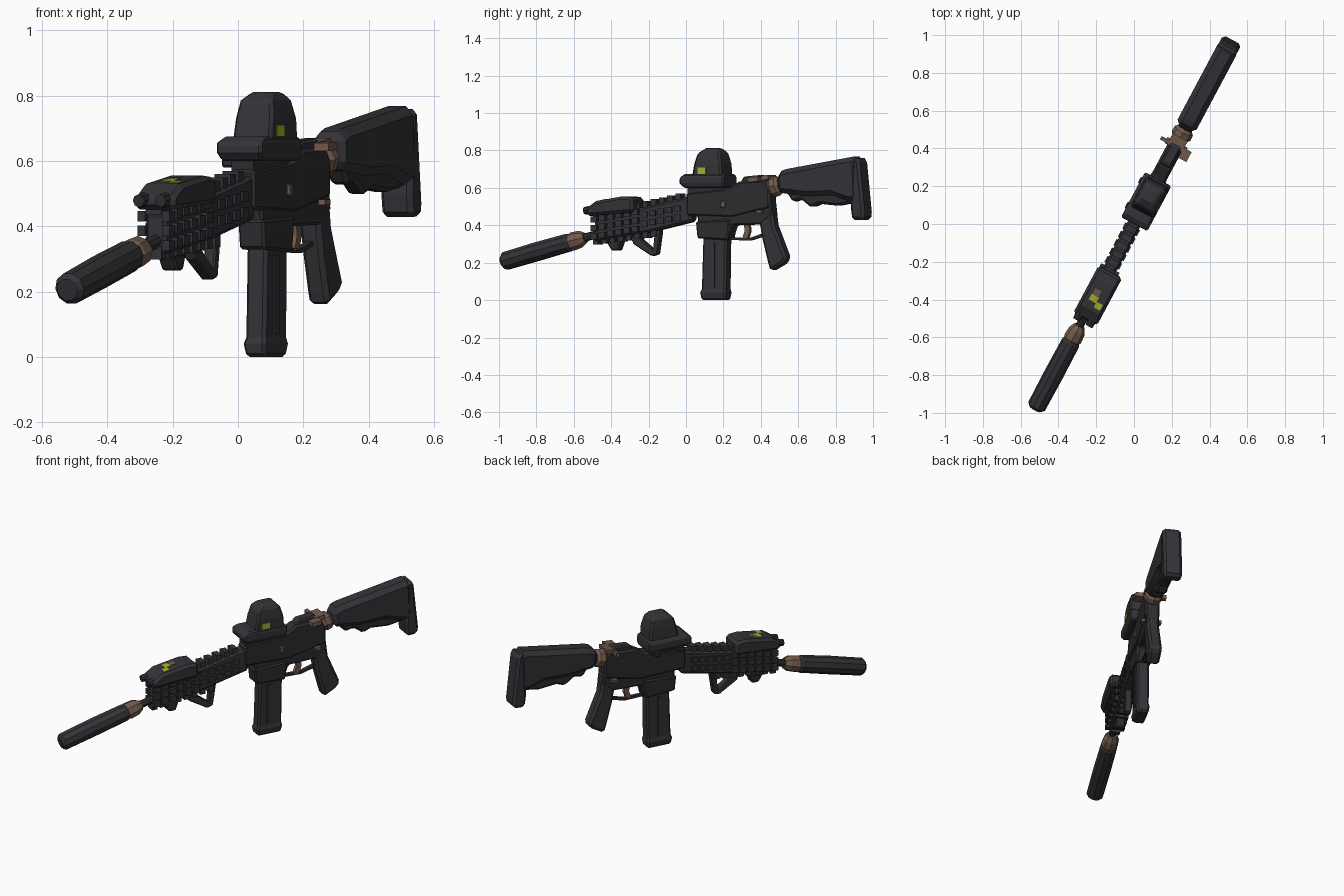
import bpy, bmesh, math
from mathutils import Vector

cube = bpy.data.objects.get("Cube")
if cube:
    bpy.data.objects.remove(cube, do_unlink=True)

YAW = -math.radians(28.1)   # parts are modelled along local y, then turned


def material(name, rgb):
    m = bpy.data.materials.new(name)
    m.use_nodes = True
    m.diffuse_color = (*rgb, 1)
    m.node_tree.nodes["Principled BSDF"].inputs["Base Color"].default_value = (*rgb, 1)
    return m


BLACK = material("charcoal", (0.034, 0.034, 0.04))
DARK = material("dark_charcoal", (0.027, 0.027, 0.031))
BROWN = material("brown_metal", (0.17, 0.105, 0.075))
YELLOW = material("yellow_label", (0.4, 0.43, 0.02))


def finish(name, bm, mat, bevel=0):
    bmesh.ops.recalc_face_normals(bm, faces=bm.faces)
    mesh = bpy.data.meshes.new(name)
    bm.to_mesh(mesh)
    bm.free()
    mesh.materials.append(mat)
    ob = bpy.data.objects.new(name, mesh)
    bpy.context.collection.objects.link(ob)
    ob.rotation_euler.z = YAW
    if bevel:
        mod = ob.modifiers.new("Bevel", "BEVEL")
        mod.width, mod.segments, mod.limit_method = bevel, 1, "ANGLE"
        mod.angle_limit = math.radians(40)
    return ob


def slab(name, outline, left, right, mat, bevel=0):
    """Side outline (length, height) extruded across the width."""
    bm = bmesh.new()
    face = bm.faces.new([bm.verts.new((left, u, z)) for u, z in outline])
    new = bmesh.ops.extrude_face_region(bm, geom=[face])["geom"]
    bmesh.ops.translate(bm, vec=(right - left, 0, 0),
                        verts=[g for g in new if isinstance(g, bmesh.types.BMVert)])
    return finish(name, bm, mat, bevel)


def box(name, u0, u1, z0, z1, left, right, mat, bevel=0):
    return slab(name, [(u0, z0), (u1, z0), (u1, z1), (u0, z1)], left, right, mat, bevel)


def loft(name, rows, mat, bevel=0):
    """Stack of rectangles: height, front, back, left, right."""
    bm = bmesh.new()
    rings = [[bm.verts.new(p) for p in ((l, a, z), (r, a, z), (r, b, z), (l, b, z))]
             for z, a, b, l, r in rows]
    bm.faces.new(rings[0])
    bm.faces.new(rings[-1])
    for low, high in zip(rings, rings[1:]):
        for i in range(4):
            j = (i + 1) % 4
            bm.faces.new((low[i], low[j], high[j], high[i]))
    return finish(name, bm, mat, bevel)


def tube(name, stations, mat, sides=10, v=0):
    """Round part through stations of (length, height, radius)."""
    bm = bmesh.new()
    a, b = stations[0], stations[-1]
    axis = Vector((0, b[0] - a[0], b[1] - a[1])).normalized()
    up = Vector((1, 0, 0)).cross(axis)
    rings = []
    for u, z, r in stations:
        c = Vector((v, u, z))
        rings.append([bm.verts.new(c + Vector((r * math.cos(t), 0, 0)) + up * r * math.sin(t))
                      for t in (math.tau * i / sides for i in range(sides))])
    bm.faces.new(rings[0])
    bm.faces.new(rings[-1])
    for p, q in zip(rings, rings[1:]):
        for i in range(sides):
            j = (i + 1) % sides
            bm.faces.new((p[i], p[j], q[j], q[i]))
    return finish(name, bm, mat)


# Muzzle end
tube("muzzle_tube", [(-1.11, .205, .035), (-1.095, .209, .05), (-.9, .26, .052),
                     (-.71, .308, .05), (-.69, .313, .04)], BLACK)
tube("muzzle_collar", [(-.705, .309, .042), (-.69, .313, .05), (-.64, .326, .046),
                       (-.61, .333, .03)], BROWN, 8)
tube("barrel", [(-.63, .33, .022), (-.5, .362, .022)], DARK, 8)

# Handguard with rows of rail blocks
slab("handguard", [(-.54, .31), (-.54, .44), (-.28, .49), (.05, .56), (.05, .42), (-.2, .365)],
     -.036, .036, BLACK, .012)
for i in range(11):
    u = -.55 + i * .05
    rise = .2 * (u + .55)
    for side in (-1, 1):
        half = .055 if i < 6 else .044
        for row in range(3 if i < 6 else 2):
            z = (.325 + row * .045 if i < 6 else .345 + row * .05) + rise * .8
            box("side_rail_block", u, u + .036, z, z + .032, *sorted((side * .03, side * half)), BLACK)
    box("top_rail_block", u, u + .033, .435 + rise, .47 + rise, -.028, .028, BLACK)
    if i < 8:
        box("bottom_rail_block", u, u + .033, .298 + rise * .55, .34 + rise * .55, -.028, .028, BLACK)
slab("under_lug", [(-.47, .31), (-.44, .265), (-.4, .265), (-.38, .32)], -.03, .025, DARK, .006)

# Open front grip made of three struts
for name, pts in {
    "grip_front_strut": [(-.33, .34), (-.31, .30), (-.2, .235), (-.17, .255), (-.29, .345)],
    "grip_rear_strut": [(-.2, .235), (-.165, .245), (-.145, .375), (-.18, .375), (-.19, .28)],
}.items():
    slab(name, pts, -.02, .02, BLACK, .005)

# Laser unit on the handguard
slab("laser_unit", [(-.565, .45), (-.57, .49), (-.51, .53), (-.35, .555), (-.285, .55), (-.28, .47)],
     -.062, .08, BLACK, .015)
for v in (-.03, .045):
    tube("laser_lens", [(-.59, .478, .02), (-.55, .482, .024)], DARK, 8, v)
for name, u, v0, v1, mat in (("laser_label", -.49, .02, .057, YELLOW),
                             ("laser_label", -.465, -.024, .02, YELLOW),
                             ("laser_button", -.43, -.02, .015, BROWN)):
    z = .53 + (u + .51) * .156
    slab(name, [(u, z - .002), (u + .034, z + .0033), (u + .034, z + .0073), (u, z + .002)], v0, v1, mat)

# Receiver
slab("upper_receiver", [(.02, .45), (.02, .575), (.28, .6), (.34, .635), (.5, .645), (.53, .6),
                        (.53, .49), (.3, .44)], -.043, .043, DARK, .012)
slab("lower_receiver", [(.095, .34), (.085, .46), (.3, .5), (.53, .53), (.54, .45), (.47, .405),
                        (.3, .4), (.275, .33)], -.037, .037, DARK, .008)
slab("rear_sight", [(.34, .62), (.36, .66), (.47, .67), (.49, .63)], -.03, .03, BLACK, .008)
slab("magazine_well", [(.09, .33), (.08, .42), (.29, .43), (.275, .32)], -.045, .045, DARK, .008)
loft("magazine", [(0, .108, .255, -.033, .033), (.04, .102, .26, -.04, .04), (.06, .11, .257, -.035, .035),
                  (.36, .12, .262, -.035, .035)], BLACK, .01)
for side in (-1, 1):
    box("magazine_rib", .165, .195, .07, .31, *sorted((side * .03, side * .04)), BLACK)
slab("pistol_grip", [(.45, .46), (.54, .47), (.55, .4), (.625, .225), (.6, .195), (.525, .155),
                     (.51, .2), (.475, .33)], -.036, .036, BLACK, .014)

# Trigger and its guard
slab("trigger_guard", [(.27, .335), (.27, .322), (.39, .318), (.47, .34), (.465, .355), (.39, .332)],
     -.012, .012, DARK)
slab("trigger", [(.355, .42), (.362, .37), (.345, .325), (.375, .32), (.392, .37), (.385, .42)],
     -.012, .012, BROWN)

# Controls and the fittings before the stock
box("bolt_button", .235, .265, .492, .53, .03, .052, BROWN, .005)
box("selector", .455, .49, .465, .482, -.06, .06, BROWN)
tube("end_collar", [(.515, .6, .045), (.53, .605, .056), (.56, .613, .054), (.575, .616, .04)], BROWN, 8)
slab("charging_handle", [(.455, .638), (.455, .66), (.52, .67), (.52, .645)], -.045, .045, BROWN)
for side in (-1, 1):
    slab("handle_wing", [(.44 + side * -.02, .63), (.44 + side * -.02, .655), (.48, .66), (.48, .635)],
         *sorted((side * .04, side * .09)), BROWN)

# Sight
box("sight_mount", .03, .25, .56, .62, -.038, .038, DARK)
loft("sight_base", [(.6, .02, .265, -.07, .07), (.625, 0, .27, -.078, .08), (.655, 0, .27, -.078, .08),
                    (.675, .03, .265, -.065, .075)], BLACK, .008)
loft("sight_hood", [(.65, .07, .255, -.062, .076), (.73, .085, .25, -.058, .074),
                    (.785, .1, .235, -.05, .064), (.812, .14, .21, -.03, .045)], BLACK, .01)
box("sight_label", .11, .16, .675, .71, .07, .078, YELLOW)
for u in (.05, .2):
    box("sight_clamp", u, u + .04, .58, .615, -.085, -.03, DARK, .006)

# Stock
tube("buffer_tube", [(.55, .61, .04), (.9, .66, .04)], DARK, 8)
slab("stock", [(.575, .575), (.57, .68), (.62, .7), (1.035, .768), (1.06, .755), (1.07, .52),
               (1.0, .53), (.9, .56), (.75, .555)], -.057, .057, BLACK, .026)
slab("stock_lower", [(.62, .58), (.66, .525), (.71, .54), (.77, .495), (.82, .515), (.93, .505),
                     (1.02, .52), (1.06, .56), (1.0, .62)], -.032, .032, DARK, .012)
slab("butt_pad", [(1.035, .75), (1.05, .768), (1.075, .75), (1.105, .47), (1.1, .43),
                  (1.03, .428), (1.02, .5)], -.055, .055, BLACK, .016)
